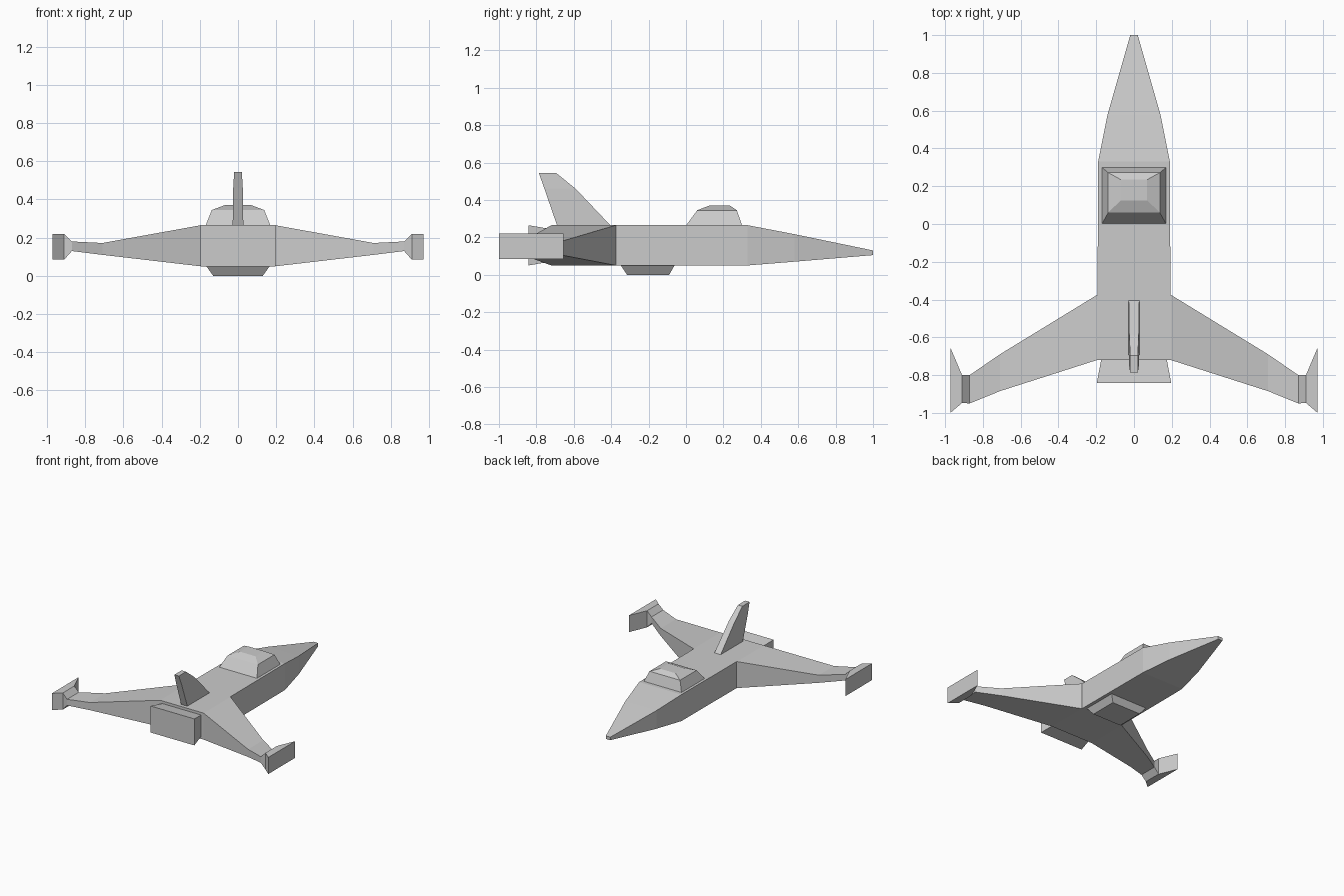
import bpy, bmesh

if "Cube" in bpy.data.objects:
    bpy.data.objects.remove(bpy.data.objects["Cube"])


def loft(name, rings, cap_start=True, cap_end=True, mirror=False):
    """Skin a series of equal-length point rings with flat faces."""
    bm = bmesh.new()
    loops = [[bm.verts.new(p) for p in ring] for ring in rings]
    for a, b in zip(loops, loops[1:]):
        n = len(a)
        for i in range(n):
            j = (i + 1) % n
            bm.faces.new((a[i], a[j], b[j], b[i]))
    if cap_start:
        bm.faces.new(loops[0][::-1])
    if cap_end:
        bm.faces.new(loops[-1])
    if mirror:
        geom = bm.verts[:] + bm.edges[:] + bm.faces[:]
        bmesh.ops.mirror(bm, geom=geom, axis='X', merge_dist=0.0001)
    bmesh.ops.recalc_face_normals(bm, faces=bm.faces[:])
    mesh = bpy.data.meshes.new(name)
    bm.to_mesh(mesh)
    bm.free()
    obj = bpy.data.objects.new(name, mesh)
    bpy.context.collection.objects.link(obj)
    return obj


def ring_y(y, w, z0, z1):
    return [(-w, y, z0), (w, y, z0), (w, y, z1), (-w, y, z1)]


def ring_x(x, y0, y1, z0, z1):
    return [(x, y0, z0), (x, y1, z0), (x, y1, z1), (x, y0, z1)]


def ring_z(z, w, y0, y1):
    return [(-w, y0, z), (w, y0, z), (w, y1, z), (-w, y1, z)]


# Fuselage with tapering nose
loft("fuselage", [
    ring_y(-0.375, 0.193, 0.05, 0.265),
    ring_y(0.33, 0.19, 0.05, 0.265),
    ring_y(0.58, 0.14, 0.07, 0.217),
    ring_y(1.0, 0.02, 0.105, 0.13),
], cap_start=False)

# Swept wings joined through the rear body, ending in flared tip pods
loft("wings", [
    ring_x(0.0, -0.72, -0.375, 0.05, 0.265),
    ring_x(0.195, -0.72, -0.375, 0.05, 0.265),
    ring_x(0.71, -0.885, -0.69, 0.11, 0.172),
    ring_x(0.87, -0.95, -0.80, 0.13, 0.18),
    ring_x(0.91, -0.947, -0.80, 0.085, 0.22),
    ring_x(0.972, -1.0, -0.655, 0.085, 0.22),
], cap_start=False, mirror=True)

# Flared exhaust block
loft("exhaust", [
    ring_y(-0.715, 0.173, 0.072, 0.243),
    ring_y(-0.842, 0.197, 0.05, 0.265),
], cap_start=False)

# Canopy
loft("canopy", [
    ring_z(0.263, 0.17, 0.0, 0.30),
    ring_z(0.345, 0.137, 0.06, 0.272),
    ring_z(0.37, 0.07, 0.125, 0.235),
], cap_start=False)

# Belly pod
loft("belly_pod", [
    ring_z(0.052, 0.167, -0.35, -0.06),
    ring_z(0.0, 0.13, -0.315, -0.09),
], cap_start=False)

# Tail fin
loft("tail_fin", [
    ring_z(0.26, 0.028, -0.688, -0.40),
    ring_z(0.46, 0.025, -0.757, -0.59),
    ring_z(0.545, 0.02, -0.787, -0.695),
], cap_start=False)
